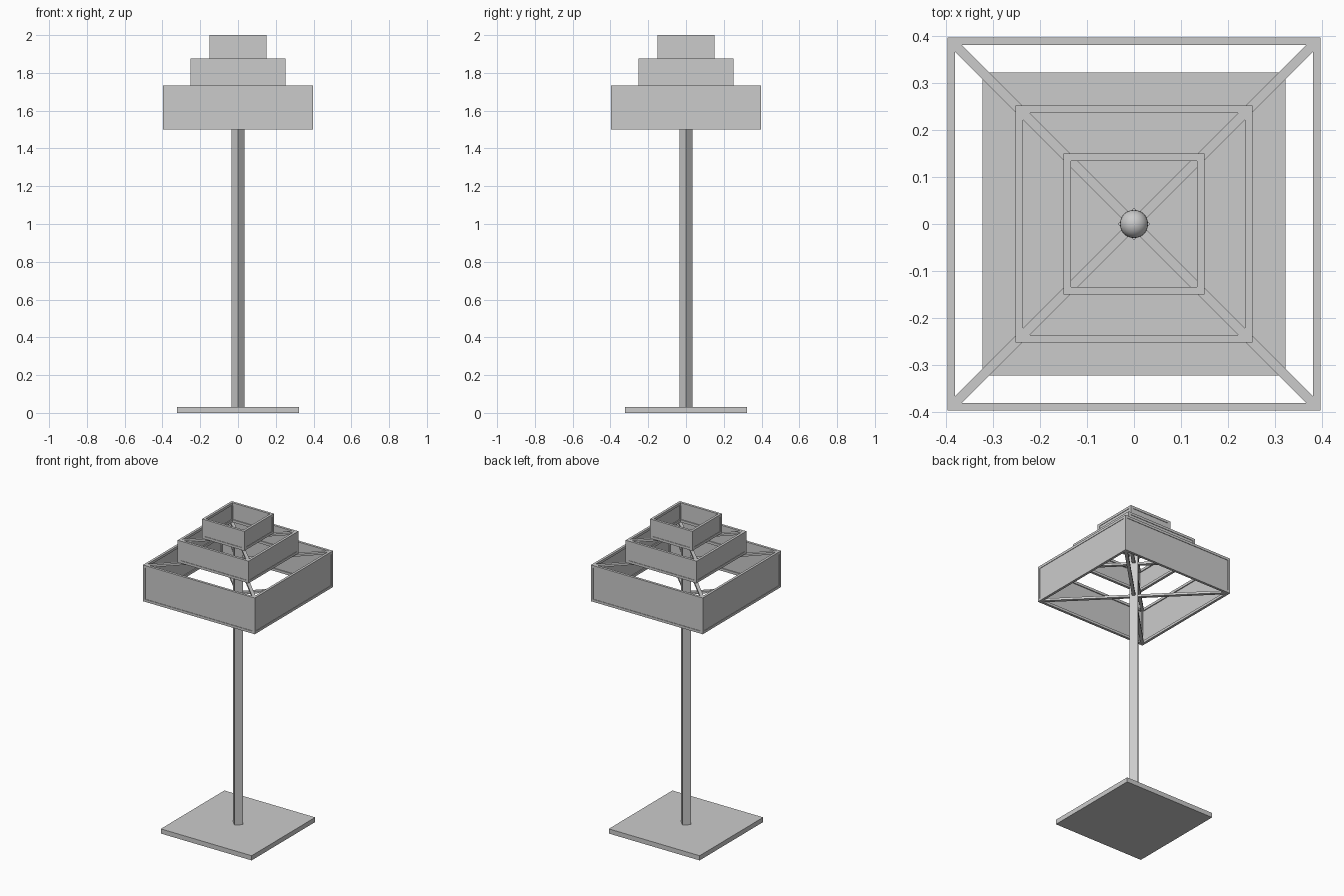
import bpy, bmesh, math
from mathutils import Matrix

if "Cube" in bpy.data.objects:
    bpy.data.objects.remove(bpy.data.objects["Cube"])

BAR = 0.016      # thickness of the frame bars
PANEL = 0.007    # thickness of the shade panels


def add_box(bm, centre, size, angle=0.0):
    """Add a box, turned about the z axis through the origin."""
    m = (Matrix.Rotation(angle, 4, 'Z') @ Matrix.Translation(centre)
         @ Matrix.Diagonal((*size, 1.0)))
    bmesh.ops.create_cube(bm, size=1.0, matrix=m)


def finish(bm, name):
    mesh = bpy.data.meshes.new(name)
    bm.to_mesh(mesh)
    bm.free()
    obj = bpy.data.objects.new(name, mesh)
    bpy.context.collection.objects.link(obj)
    return obj


def shade_tier(name, half, z0, z1):
    """Square open shade: bar frame plus four slightly recessed panels."""
    frame, panels = bmesh.new(), bmesh.new()
    mid, h = (z0 + z1) / 2, z1 - z0
    c = half - BAR / 2
    for i in range(4):
        a = i * math.pi / 2
        add_box(frame, (c, c, mid), (BAR, BAR, h), a)
        for z in (z0 + BAR / 2, z1 - BAR / 2):
            add_box(frame, (c, 0, z), (BAR, 2 * (half - BAR), BAR), a)
        add_box(panels, (half - 0.003 - PANEL / 2, 0, mid),
                (PANEL, 2 * (half - BAR), h - 2 * BAR), a)
    finish(frame, name + "_frame")
    finish(panels, name + "_panels")


def cross_struts(name, half, z):
    """Two diagonal bars joining opposite corners of a tier."""
    bm = bmesh.new()
    length = 2 * math.sqrt(2) * (half - BAR * 0.7)
    for a in (math.pi / 4, -math.pi / 4):
        add_box(bm, (0, 0, z), (length, 0.02, 0.014), a)
    finish(bm, name)


# base plate
bm = bmesh.new()
add_box(bm, (0, 0, 0.015), (0.645, 0.645, 0.03))
finish(bm, "base_plate")

# square post turned 45 degrees
bm = bmesh.new()
side = 0.035 * math.sqrt(2)
add_box(bm, (0, 0, 0.945), (side, side, 1.83), math.pi / 4)
finish(bm, "post")

# three stacked shade tiers
shade_tier("lower_shade", 0.397, 1.50, 1.733)
shade_tier("middle_shade", 0.252, 1.733, 1.875)
shade_tier("upper_shade", 0.15, 1.875, 2.0)

# diagonal supports
cross_struts("lower_struts", 0.397, 1.508)
cross_struts("middle_struts", 0.397, 1.725)
cross_struts("upper_struts", 0.252, 1.867)

# ball finial on top of the post
bpy.ops.mesh.primitive_uv_sphere_add(segments=24, ring_count=12, radius=0.03,
                                     location=(0, 0, 1.875))
ball = bpy.context.object
ball.name = "finial_ball"
bpy.ops.object.shade_smooth_by_angle()
